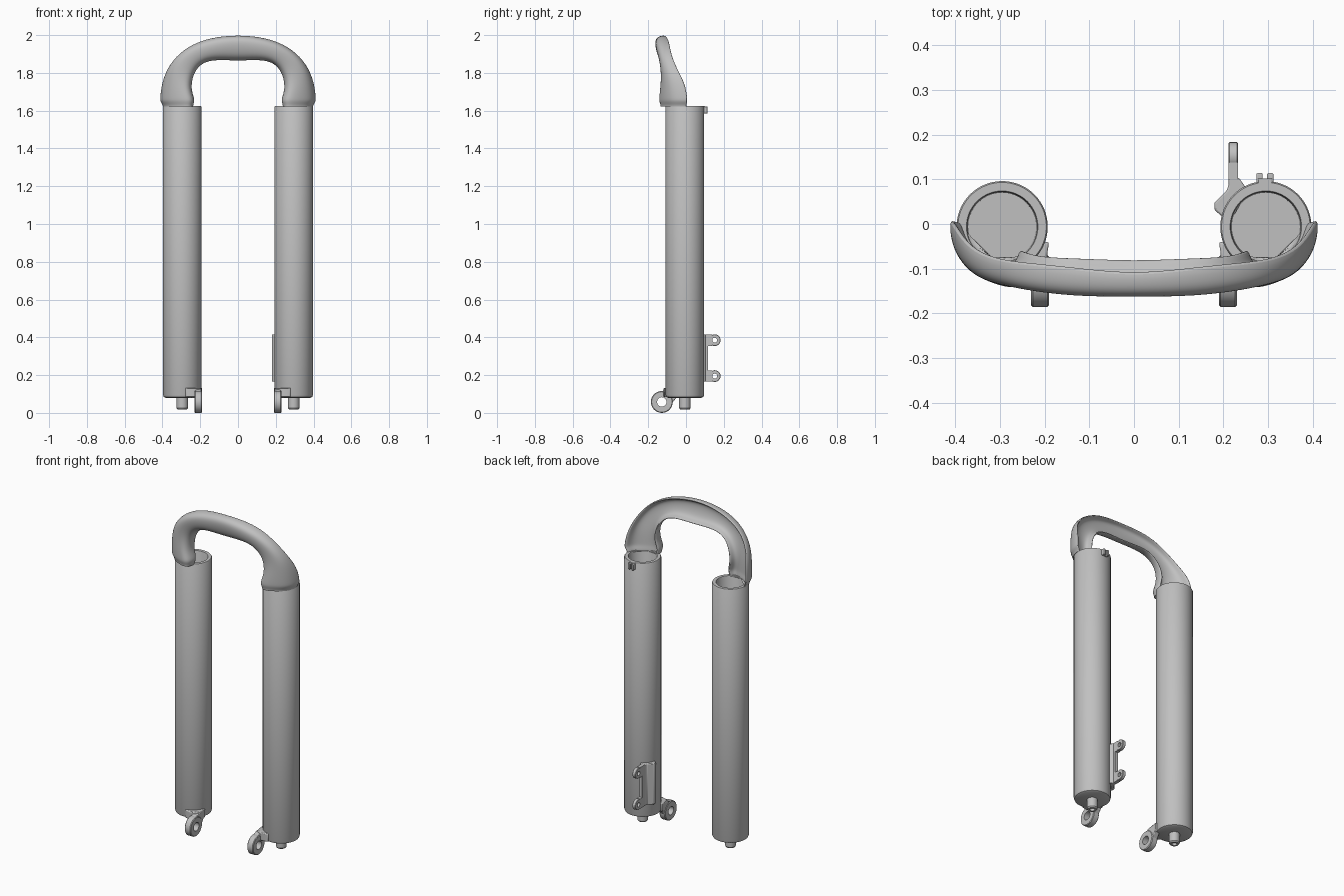
import bpy, bmesh, math
from mathutils import Vector, Matrix

if "Cube" in bpy.data.objects:
    bpy.data.objects.remove(bpy.data.objects["Cube"])

grey = bpy.data.materials.new("cast_grey")
grey.use_nodes = True
tone = (0.53, 0.53, 0.53, 1)
grey.diffuse_color = tone
grey.node_tree.nodes["Principled BSDF"].inputs["Base Color"].default_value = tone

LEG_X, LEG_Y = 0.295, -0.006


def finish(name, bm, angle=35, bevel=0):
    bmesh.ops.recalc_face_normals(bm, faces=bm.faces)
    mesh = bpy.data.meshes.new(name)
    bm.to_mesh(mesh)
    bm.free()
    mesh.materials.append(grey)
    ob = bpy.data.objects.new(name, mesh)
    bpy.context.collection.objects.link(ob)
    if bevel:
        mod = ob.modifiers.new("soft_edges", "BEVEL")
        mod.width, mod.segments = bevel, 2
    bpy.ops.object.select_all(action="DESELECT")
    ob.select_set(True)
    bpy.context.view_layer.objects.active = ob
    bpy.ops.object.shade_smooth_by_angle(angle=math.radians(angle))
    return ob


def loft(bm, rings, close=False):
    """Skin a list of closed rings of points."""
    rows = [[bm.verts.new(p) for p in ring] for ring in rings]
    n = len(rows[0])
    pairs = list(zip(rows, rows[1:])) + ([(rows[-1], rows[0])] if close else [])
    for a, b in pairs:
        for i in range(n):
            j = (i + 1) % n
            bm.faces.new((a[i], a[j], b[j], b[i]))
    if not close:
        bm.faces.new(rows[0])
        bm.faces.new(rows[-1])


def lathe(name, profile, centre, axis="Z", segs=48, close=False):
    """Turn a (radius, height) profile about an axis through centre."""
    turn = Matrix.Rotation(math.pi / 2, 4, "Y") if axis == "X" else Matrix()
    place = Matrix.Translation(centre) @ turn
    bm = bmesh.new()
    angles = [math.tau * i / segs for i in range(segs)]
    loft(bm, [[place @ Vector((r * math.cos(a), r * math.sin(a), h)) for a in angles]
              for r, h in profile], close)
    return finish(name, bm)


def washer(name, centre, radius, hole, half, segs=32):
    c = half * 0.2
    lathe(name, [(hole, -half), (radius - c, -half), (radius, c - half),
                 (radius, half - c), (radius - c, half), (hole, half)],
          centre, "X", segs, True)


def prism(name, outline, z0, z1, bevel=0.0):
    bm = bmesh.new()
    loft(bm, [[(x, y, z) for x, y in outline] for z in (z0, z1)])
    return finish(name, bm, 30, bevel)


def box(name, x0, x1, y0, y1, z0, z1, bevel=0.0):
    return prism(name, [(x0, y0), (x1, y0), (x1, y1), (x0, y1)], z0, z1, bevel)


# Two legs: open tube, drain stub and axle lug
for side, s in (("left", 1), ("right", -1)):
    leg = (s * LEG_X, LEG_Y, 0)
    lathe(side + "_tube", [(0.088, 0.08), (0.098, 0.085), (0.102, 0.095),
                           (0.102, 1.62), (0.099, 1.625), (0.08, 1.625),
                           (0.078, 1.62), (0.076, 0.15)], leg, segs=64)
    lathe(side + "_stub", [(0.03, 0.085), (0.03, 0.025), (0.025, 0.018),
                           (0.014, 0.018), (0.014, 0.05)], leg, segs=24)
    washer(side + "_axle_eye", (s * 0.21, -0.128, 0.058), 0.058, 0.025, 0.02)
    # Web joining the eye to the foot of the tube
    bm = bmesh.new()
    loft(bm, [[(s * x, y, z) for y, z in ((-0.128, 0.114), (-0.10, 0.128),
               (-0.05, 0.128), (-0.05, 0.082), (-0.082, 0.04), (-0.095, 0.05),
               (-0.10, 0.08))] for x in (0.193, 0.227)])
    finish(side + "_eye_web", bm, 30, 0.004)
    prism(side + "_eye_gusset", [(s * x, y) for x, y in
          ((0.19, -0.04), (0.20, -0.105), (0.24, -0.118), (0.278, -0.112), (0.285, -0.05))],
          0.083, 0.133, 0.005)

# Caliper mount on the back of the left leg
prism("mount_pad", [(0.215, 0.103), (0.235, 0.103), (0.255, 0.075), (0.225, 0.02),
                    (0.195, 0.018), (0.18, 0.032), (0.18, 0.048), (0.208, 0.075)],
      0.165, 0.415, 0.004)
box("mount_spine", 0.212, 0.233, 0.08, 0.117, 0.165, 0.415, 0.003)
for place, z in (("lower", 0.195), ("upper", 0.385)):
    washer(place + "_mount_eye", (0.2225, 0.152, z), 0.031, 0.013, 0.0105)
    box(place + "_mount_arm", 0.212, 0.233, 0.10, 0.138, z - 0.03, z + 0.03)

# Cable clip at the top of the left leg
box("clip_base", 0.277, 0.309, 0.08, 0.102, 1.585, 1.625, 0.002)
for side, x in (("inner", 0.274), ("outer", 0.298)):
    box(side + "_clip_prong", x, x + 0.014, 0.085, 0.114, 1.585, 1.622, 0.003)

# Arch: hollow-backed shell. Each station is outer rim, inner rim, front y
STATIONS = [
    ((0.400, 0.008, 1.622), (0.235, -0.072, 1.622), -0.122),
    ((0.402, 0.008, 1.632), (0.234, -0.072, 1.632), -0.123),
    ((0.414, 0.012, 1.650), (0.228, -0.070, 1.650), -0.130),
    ((0.415, 0.012, 1.668), (0.230, -0.068, 1.668), -0.131),
    ((0.406, 0.000, 1.745), (0.246, -0.060, 1.715), -0.130),
    ((0.375, -0.050, 1.830), (0.240, -0.062, 1.775), -0.133),
    ((0.312, -0.080, 1.908), (0.215, -0.070, 1.826), -0.142),
    ((0.220, -0.088, 1.965), (0.172, -0.074, 1.860), -0.155),
    ((0.115, -0.100, 1.993), (0.100, -0.076, 1.868), -0.162),
    ((0.000, -0.112, 2.002), (0.000, -0.080, 1.862), -0.160)]


def arch_ring(outer, inner, front, s):
    outer, inner = Vector(outer), Vector(inner)
    mid, half = (outer + inner) / 2, (outer - inner) / 2
    depth = Vector((0, front - mid.y, 0))
    ring = []
    # Front face runs outer to inner, hollow back face returns
    for count, width, deep, back in ((9, 1, 1, False), (7, 0.82, 0.55, True)):
        for i in range(count):
            a = math.pi * i / (count - 1)
            a = math.pi - a if back else a
            c, q = math.cos(a), math.sin(a)
            c = math.copysign(abs(c) ** 0.75, c)
            p = mid + half * width * c + depth * deep * max(q, 0) ** 0.75
            ring.append((s * p.x, p.y, p.z))
    return ring


bm = bmesh.new()
rings = [arch_ring(*st, 1) for st in STATIONS]
rings += [arch_ring(*st, -1) for st in reversed(STATIONS[:-1])]
loft(bm, rings)
arch = finish("arch_brace", bm, 60)
sub = arch.modifiers.new("smooth_form", "SUBSURF")
sub.levels = sub.render_levels = 2
crease = arch.data.attributes.new("crease_edge", "FLOAT", "EDGE")
for e in arch.data.edges:
    if all(arch.data.vertices[v].co.z < 1.625 for v in e.vertices):
        crease.data[e.index].value = 1.0
